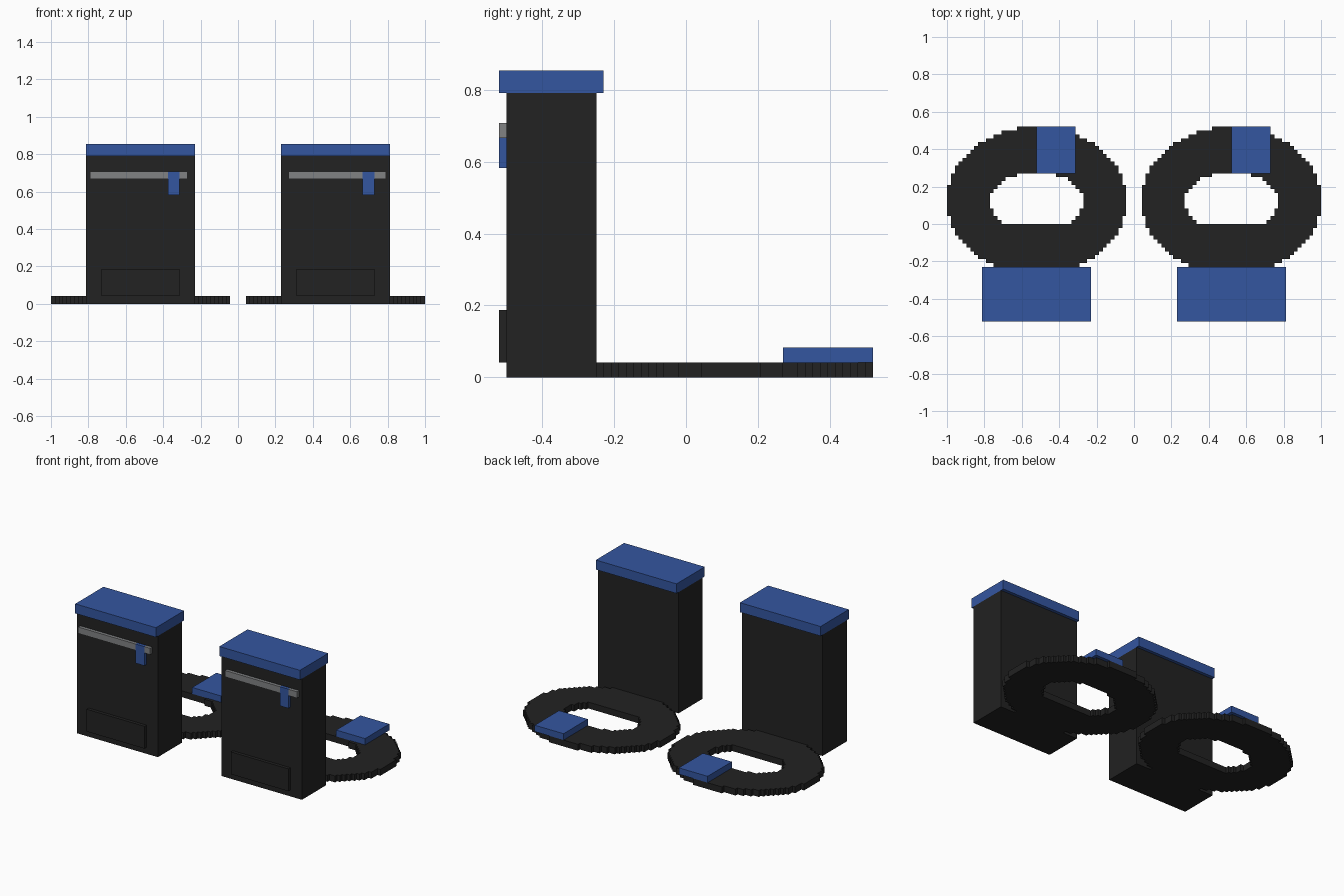
import bpy, bmesh, math

if "Cube" in bpy.data.objects:
    bpy.data.objects.remove(bpy.data.objects["Cube"])

U = 1 / 48  # the model sits on a grid of 96 steps across


def material(name, rgb):
    m = bpy.data.materials.new(name)
    m.diffuse_color = (*rgb, 1)
    m.use_nodes = True
    m.node_tree.nodes["Principled BSDF"].inputs["Base Color"].default_value = m.diffuse_color
    return m


BLACK = material("charcoal black", (0.016, 0.016, 0.016))
BLUE = material("royal blue", (0.034, 0.093, 0.352))
GREY = material("zip grey", (0.22, 0.225, 0.23))


def finish(bm, name, mat):
    bmesh.ops.recalc_face_normals(bm, faces=bm.faces)
    me = bpy.data.meshes.new(name)
    bm.to_mesh(me)
    bm.free()
    me.materials.append(mat)
    bpy.context.collection.objects.link(bpy.data.objects.new(name, me))


def box(name, x, y, z, mat):
    """Box from (low, high) ranges in grid steps."""
    bm = bmesh.new()
    bmesh.ops.create_cube(bm, size=1)
    for v in bm.verts:
        v.co = [(r[0] if c < 0 else r[1]) * U for c, r in zip(v.co, (x, y, z))]
    finish(bm, name, mat)


def half_width(row, centre, rx, ry):
    t = 1 - ((row + 0.5 - centre) / ry) ** 2
    return round(rx * math.sqrt(max(t, 0)))


def stepped_ring(name, cx, mat):
    """Flat oval ring with a stepped outline and an oval hole."""
    bm = bmesh.new()
    verts = {}

    def vert(i, j):
        if (i, j) not in verts:
            verts[i, j] = bm.verts.new(((cx + i) * U, j * U, 0))
        return verts[i, j]

    for j in range(-12, 25):
        outer = half_width(j, 6, 23, 19)
        inner = half_width(j, 5.75, 12, 7.5) if 0 <= j <= 12 else 0
        for i in range(-outer, outer):
            if not -inner <= i < inner:
                bm.faces.new([vert(i, j), vert(i + 1, j),
                              vert(i + 1, j + 1), vert(i, j + 1)])
    new = bmesh.ops.extrude_face_region(bm, geom=bm.faces[:], use_keep_orig=True)
    for g in new["geom"]:
        if isinstance(g, bmesh.types.BMVert):
            g.co.z = 2 * U
    finish(bm, name, mat)


for side, c, shift in (("left", -25, -1), ("right", 25, 0)):
    # upright body, lid and lower pocket
    box(side + "_body", (c - 14, c + 14), (-24, -12), (0, 38), BLACK)
    box(side + "_lid", (c - 14, c + 14), (-25, -11), (38, 41), BLUE)
    box(side + "_pocket", (c - 10, c + 10), (-25, -24), (2, 9), BLACK)
    # zip strip, interrupted by the pull tab
    box(side + "_zip_long", (c - 12 + shift, c + 7), (-25, -24), (32, 34), GREY)
    box(side + "_zip_short", (c + 10, c + 13 + shift), (-25, -24), (32, 34), GREY)
    box(side + "_pull_tab", (c + 7, c + 10), (-25, -24), (28, 34), BLUE)
    # strap loop on the ground with its pad
    stepped_ring(side + "_strap_loop", c, BLACK)
    box(side + "_strap_pad", (c, c + 10), (13, 25), (2, 4), BLUE)
